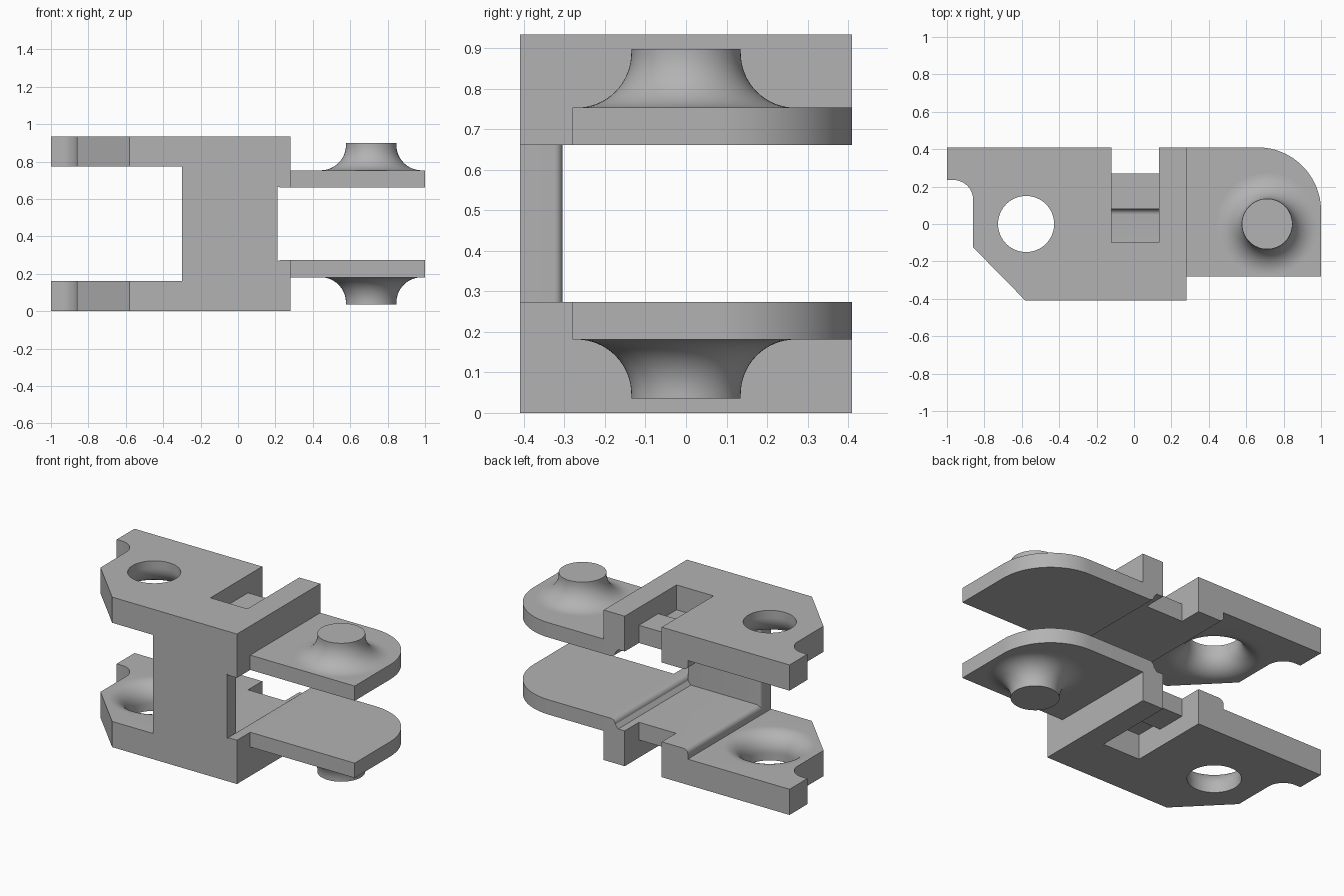
import bpy, bmesh
from math import sin, cos, radians
from mathutils import Vector

MID = 0.467  # height of the mirror plane
if "Cube" in bpy.data.objects:
    bpy.data.objects.remove(bpy.data.objects["Cube"], do_unlink=True)

grey = bpy.data.materials.new("plain_grey")
grey.use_nodes = True
colour = (0.45, 0.45, 0.45, 1)
grey.diffuse_color = colour
grey.node_tree.nodes["Principled BSDF"].inputs["Base Color"].default_value = colour


def arc(cx, cy, r, a0, a1, n=12):
    """Points along a circular arc, angles in degrees."""
    steps = [radians(a0 + (a1 - a0) * i / n) for i in range(n + 1)]
    return [(cx + r * cos(a), cy + r * sin(a)) for a in steps]


def finish(name, bm):
    bmesh.ops.recalc_face_normals(bm, faces=bm.faces[:])
    mesh = bpy.data.meshes.new(name)
    bm.to_mesh(mesh)
    bm.free()
    mesh.materials.append(grey)
    ob = bpy.data.objects.new(name, mesh)
    bpy.context.collection.objects.link(ob)
    return ob


def prism(name, points, start, end, axis):
    """Extrude a 2D outline along the given axis."""
    place = {"X": lambda p: (start, p[0], p[1]),
             "Y": lambda p: (p[0], start, p[1]),
             "Z": lambda p: (p[0], p[1], start)}[axis]
    shift = Vector([(end - start) * (axis == a) for a in "XYZ"])
    bm = bmesh.new()
    face = bm.faces.new([bm.verts.new(place(p)) for p in points])
    ext = bmesh.ops.extrude_face_region(bm, geom=[face])
    verts = [g for g in ext["geom"] if isinstance(g, bmesh.types.BMVert)]
    bmesh.ops.translate(bm, vec=shift, verts=verts)
    if face.is_valid and len(face.link_loops if hasattr(face, "link_loops") else face.loops) == 0:
        bm.faces.remove(face)
    return finish(name, bm)


def lathe(name, profile, x, n=64):
    """Closed solid of revolution about a vertical axis at x."""
    bm = bmesh.new()
    rings = [[bm.verts.new((x + r * cos(radians(360 * i / n)),
                            r * sin(radians(360 * i / n)), z))
              for i in range(n)] for r, z in profile]
    for a, b in zip(rings, rings[1:]):
        for i in range(n):
            j = (i + 1) % n
            bm.faces.new((a[i], a[j], b[j], b[i]))
    bm.faces.new(rings[0])
    bm.faces.new(rings[-1])
    return finish(name, bm)


def activate(ob):
    bpy.ops.object.select_all(action="DESELECT")
    ob.select_set(True)
    bpy.context.view_layer.objects.active = ob


def combine(ob, tool, operation):
    mod = ob.modifiers.new("combine", "BOOLEAN")
    mod.operation, mod.object, mod.solver = operation, tool, "EXACT"
    activate(ob)
    bpy.ops.object.modifier_apply(modifier=mod.name)
    bpy.data.objects.remove(tool, do_unlink=True)


# Side plate with scooped corner and clipped corner
outline = [(-1, 0.41), (-1, 0.235)] + arc(-0.965, 0.13, 0.105, 90, 0)
outline += [(-0.86, -0.125), (-0.58, -0.41), (0.28, -0.41), (0.28, 0.41)]
side = prism("side_plates", outline, 0, 0.16, "Z")

# Raised floor between the plates, stepping up to the tab
floor = [(-0.3, 0.05)] + arc(-0.27, 0.19, 0.03, 180, 90, 6)
floor += [(0.18, 0.22)] + arc(0.23, 0.243, 0.03, 180, 90, 6)
floor += [(0.28, 0.273), (0.28, 0.05)]
combine(side, prism("floor", floor, -0.41, 0.41, "Y"), "UNION")

# Flared pin socket
socket = [(0.15, -0.1), (0.15, 0.045)]
socket += [(r, z) for r, z in arc(0.265, 0.045, 0.115, 180, 90, 14)][1:]
socket += [(0.265, 0.3)]
combine(side, lathe("socket", socket, -0.577), "DIFFERENCE")

# Stepped pocket and open notch at the back
pocket = [(-0.1, -0.1), (-0.1, 0.155)] + arc(0.05, 0.125, 0.03, 90, 0, 6)
pocket += [(0.08, 0.11), (0.27, 0.11), (0.27, 0.4), (0.5, 0.4), (0.5, -0.1)]
combine(side, prism("pocket", pocket, -0.12, 0.135, "X"), "DIFFERENCE")

# Rounded tab carrying the pin
tab_outline = [(0.27, -0.28), (1, -0.28)] + arc(0.66, 0.07, 0.34, 0, 90, 24)
tab_outline += [(0.27, 0.41)]
tab = prism("tabs", tab_outline, 0.181, 0.273, "Z")

# Pin with a concave flare at its root
pin_profile = [(0.135, 0.036)] + arc(0.27, 0.046, 0.135, 180, 90, 16)
pin_profile += [(0.27, 0.2)]
pin = lathe("pins", pin_profile, 0.712)

# Web joining the two sides, with rounded inner edges
web_outline = [(-0.3, -0.41), (0.21, -0.41)] + arc(0.19, -0.325, 0.02, 0, 90, 6)
web_outline += arc(-0.28, -0.325, 0.02, 90, 180, 6)
web = prism("front_web", web_outline, 0.15, 2 * MID - 0.15, "Z")

# Mirror each half to the upper side and shade
for ob in (side, tab, pin, web):
    activate(ob)
    if ob is not web:
        for v in ob.data.vertices:
            v.co.z -= MID
        ob.location.z = MID
        mod = ob.modifiers.new("mirror", "MIRROR")
        mod.use_axis = (False, False, True)
        mod.use_clip = False
        bpy.ops.object.modifier_apply(modifier=mod.name)
    bpy.ops.object.shade_smooth_by_angle(angle=radians(30))
